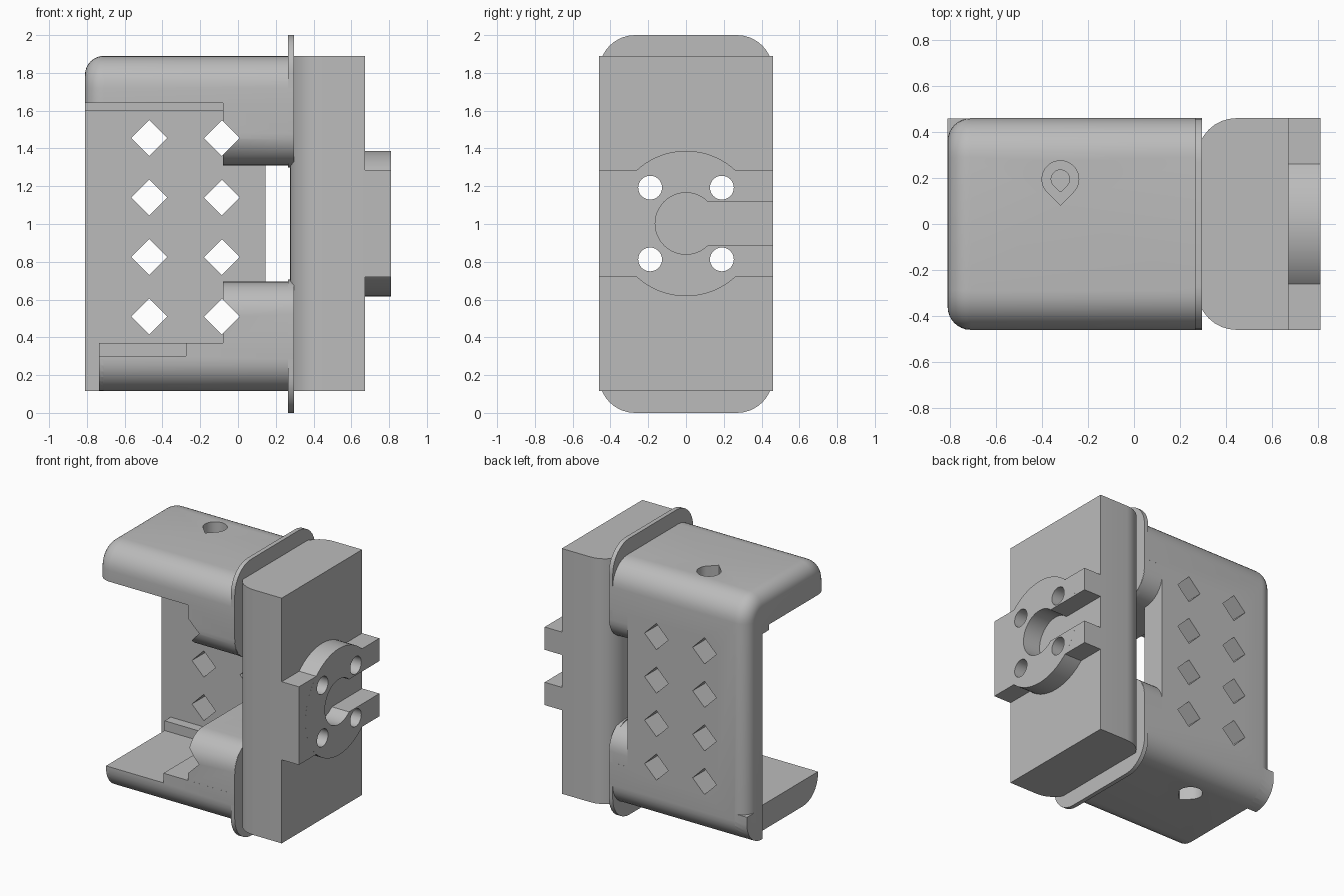
import bpy, bmesh, math
from mathutils import Vector

cube = bpy.data.objects.get("Cube")
if cube:
    bpy.data.objects.remove(cube, do_unlink=True)

grey = bpy.data.materials.new("plain grey")
grey.use_nodes = True
colour = (0.5, 0.5, 0.5, 1)
grey.diffuse_color = colour
grey.node_tree.nodes["Principled BSDF"].inputs["Base Color"].default_value = colour


def finish(name, bm):
    bmesh.ops.recalc_face_normals(bm, faces=bm.faces)
    mesh = bpy.data.meshes.new(name)
    bm.to_mesh(mesh)
    bm.free()
    mesh.materials.append(grey)
    ob = bpy.data.objects.new(name, mesh)
    bpy.context.collection.objects.link(ob)
    return ob


def bevel(bm, edges, radius):
    bmesh.ops.bevel(bm, geom=edges, offset=radius, segments=8, profile=0.5,
                    affect='EDGES', clamp_overlap=True)


def box(name, lo, hi, axis=0, radius=0, keep=lambda mid: True, end_radius=0):
    """Box with rounded edges along one axis, and an optional rounded low-x end."""
    lo, hi = Vector(lo), Vector(hi)
    bm = bmesh.new()
    bmesh.ops.create_cube(bm, size=1)
    for v in bm.verts:
        v.co = [(lo[i] + hi[i]) / 2 + v.co[i] * (hi[i] - lo[i]) for i in range(3)]
    if radius:
        edges = [e for e in bm.edges
                 if abs((e.verts[0].co - e.verts[1].co)[axis]) > 1e-4
                 and keep((e.verts[0].co + e.verts[1].co) / 2)]
        bevel(bm, edges, radius)
    if end_radius:
        edges = [e for e in bm.edges if all(abs(v.co.x - lo.x) < 1e-4 for v in e.verts)]
        bevel(bm, edges, end_radius)
    return finish(name, bm)


def prism(name, points, sweep):
    bm = bmesh.new()
    face = bm.faces.new([bm.verts.new(p) for p in points])
    ext = bmesh.ops.extrude_face_region(bm, geom=[face])
    verts = [g for g in ext["geom"] if isinstance(g, bmesh.types.BMVert)]
    bmesh.ops.translate(bm, verts=verts, vec=sweep)
    return finish(name, bm)


def disc(name, x0, x1, y, z, r, n=48):
    pts = [(x0, y + r * math.cos(math.tau * i / n), z + r * math.sin(math.tau * i / n))
           for i in range(n)]
    return prism(name, pts, (x1 - x0, 0, 0))


def teardrop(r, tip, z, depth):
    """Round hole drawn out to a point, or to a cut-off tip, toward the front."""
    cx, cy = -0.32, 0.195
    pts = []
    for i in range(33):
        a = math.radians(-45 + 270 * i / 32)
        pts.append((cx + r * math.cos(a), cy + r * math.sin(a), z))
    w = max(0.0, r * math.sqrt(2) - tip)
    pts += [(cx - w, cy - tip, z), (cx + w, cy - tip, z)] if w > 0.004 else [(cx, cy - tip, z)]
    return prism("hole_cutter", pts, (0, 0, depth))


def combine(target, others, operation):
    for other in others:
        mod = target.modifiers.new("combine", 'BOOLEAN')
        mod.operation = operation
        mod.solver = 'EXACT'
        mod.object = other
        bpy.context.view_layer.objects.active = target
        bpy.ops.object.modifier_apply(modifier=mod.name)
        bpy.data.objects.remove(other, do_unlink=True)


def cut(target, *spans):
    combine(target, [box("cutter", lo, hi) for lo, hi in spans], 'DIFFERENCE')


W, R = 0.46, 0.17
BOTTOM, TOP, MID = 0.115, 1.89, 1.0025
e = 0.0004

# Bracket shell: rounded case with a square lower end
frame = box("bracket_frame", (-0.81, -W, BOTTOM), (0.295, W, TOP), 0, R, end_radius=0.1)
lower = box("lower_fill", (-0.81 + e, -W + e, BOTTOM + e), (0.295 - e, W - e, 0.34), 0, R,
            keep=lambda m: m.z < 0.2)
combine(frame, [lower], 'UNION')

# Open the front and the motor side, leaving the back plate and both arms
cut(frame,
    ((-1, -1, 0.37), (1, 0.21, 1.64)),
    ((-1, 0.1, 0.3702), (1, 0.28, 1.6)),
    ((0.145, -1, 0.45), (1, 1, 1.55)),
    ((-1, -1, 0), (-0.735, 0.28, 0.5)),
    ((-1, -1, 0.30), (-0.275, 0.21, 0.5)))

# Rounded housings beside the motor
for z0, z1 in ((1.31, TOP - e), (BOTTOM + e, 0.695)):
    housing = box("housing", (-0.08, -W + e, z0), (0.295 - 2 * e, W - e, z1), 0, R)
    combine(frame, [housing], 'UNION')

# Diamond holes through the back plate
h = 0.095
for x in (-0.47, -0.085):
    for z in (0.51, 0.825, 1.14, 1.455):
        pts = [(x - h, -1, z), (x, -1, z - h), (x + h, -1, z), (x, -1, z + h)]
        combine(frame, [prism("diamond_cutter", pts, (0, 2, 0))], 'DIFFERENCE')

# Countersunk teardrop holes in both arms
for face, way in ((TOP, -1), (BOTTOM, 1)):
    z = face - way * 0.1
    combine(frame, [teardrop(0.08, 0.113, z, way * 0.2),
                    teardrop(0.04, 0.052, z, way * 0.27)], 'DIFFERENCE')

# Thin flanges around the housings
flanges = [box("upper_flange", (0.265, -W, 1.30), (0.296, W, 2.0), 0, 0.19),
           box("lower_flange", (0.265, -W, 0.0), (0.296, W, 0.705), 0, 0.19)]

# Motor block, rounded on its inner vertical edges
block = box("motor_block", (0.275, -W, BOTTOM), (0.672, W, TOP), 2, 0.17,
            keep=lambda m: m.x < 0.4)

# Mounting plate with round centre, keyed slot
horn = disc("mounting_plate", 0.671, 0.81, 0, MID, 0.385, 64)
combine(horn, [box("bar", (0.6712, -W, 0.72), (0.8098, W, 1.285))], 'UNION')
combine(horn, [disc("bore", 0.6, 0.9, 0, MID, 0.163)], 'DIFFERENCE')
cut(horn, ((0.6, 0, 0.885), (0.9, 0.6, 1.12)))

# Screw holes through plate and block
for y in (-0.19, 0.19):
    for dz in (-0.19, 0.19):
        for part in (horn, block):
            combine(part, [disc("screw_cutter", 0.1, 1, y, MID + dz, 0.063, 32)],
                    'DIFFERENCE')

# Smooth the rounded surfaces, keep edges sharp
for ob in [frame, block, horn] + flanges:
    bpy.ops.object.select_all(action='DESELECT')
    ob.select_set(True)
    bpy.context.view_layer.objects.active = ob
    bpy.ops.object.shade_smooth_by_angle(angle=math.radians(30))
